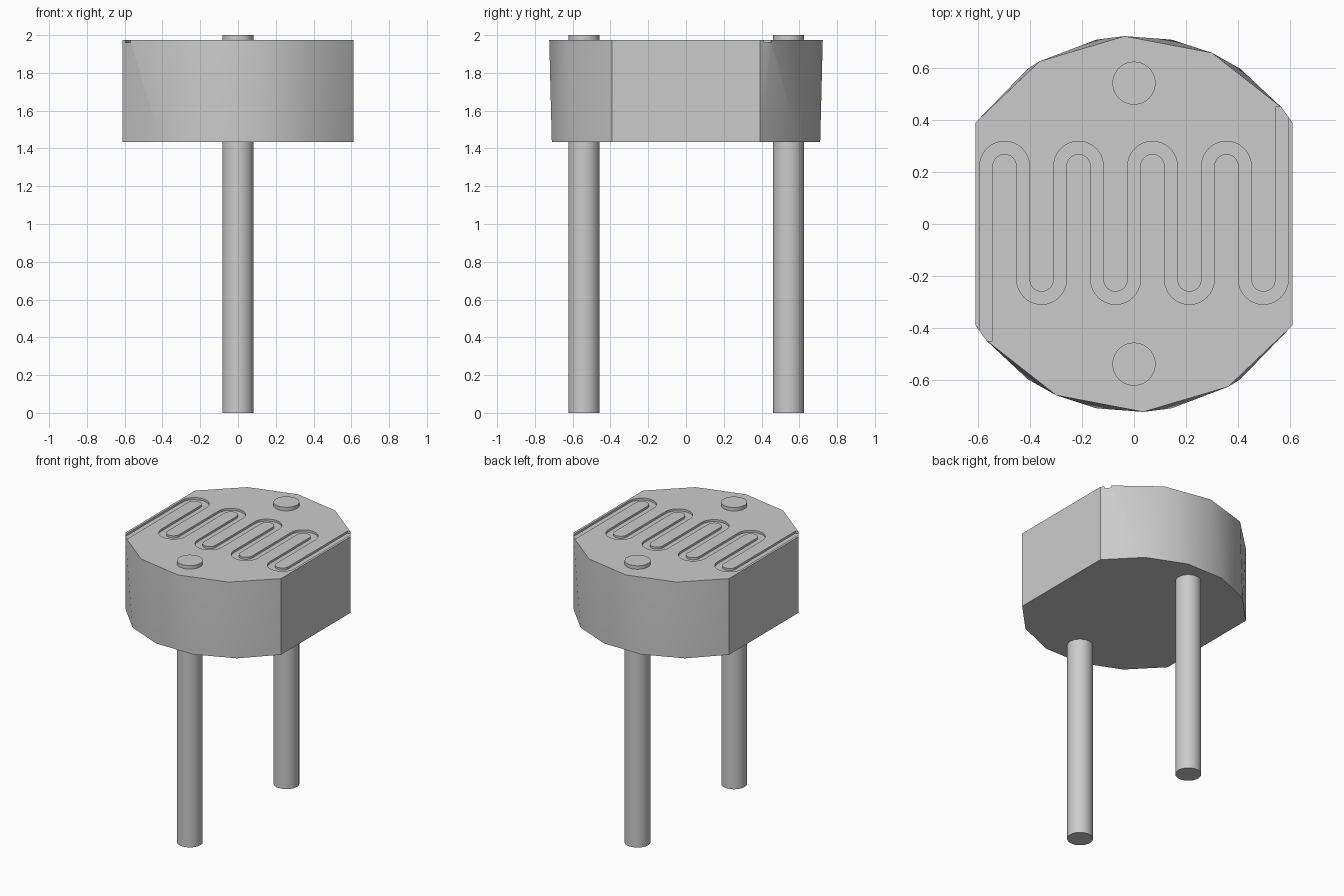
import bpy, bmesh, math
from mathutils import Vector

cube = bpy.data.objects.get("Cube")
if cube:
    bpy.data.objects.remove(cube, do_unlink=True)

grey = bpy.data.materials.new("grey")
grey.use_nodes = True
grey.diffuse_color = (0.6, 0.6, 0.6, 1)
grey.node_tree.nodes["Principled BSDF"].inputs["Base Color"].default_value = (0.6, 0.6, 0.6, 1)

R, Z0, Z1 = 0.725, 1.435, 1.975       # body radius, underside, top
CORNER = math.radians(32.6)           # where the flat sides meet the round wall


def finish(bm, name):
    bmesh.ops.recalc_face_normals(bm, faces=bm.faces[:])
    mesh = bpy.data.meshes.new(name)
    bm.to_mesh(mesh)
    bm.free()
    obj = bpy.data.objects.new(name, mesh)
    bpy.context.collection.objects.link(obj)
    mesh.materials.append(grey)
    return obj


def smooth(obj):
    bpy.ops.object.select_all(action='DESELECT')
    obj.select_set(True)
    bpy.context.view_layer.objects.active = obj
    bpy.ops.object.shade_smooth_by_angle(angle=math.radians(31))


def outline(angles, z):
    """Back arc, then the same arc turned half round for the front."""
    return [Vector((R * math.cos(a + t), R * math.sin(a + t), z))
            for t in (0, math.pi) for a in angles]


# Body: flat-sided disc whose top rim is faceted differently from its base
end = math.pi - CORNER
first = math.radians(38.3)
low = [CORNER + (end - CORNER) * i / 5 for i in range(6)]
high = [CORNER] + [first + (end - first) * i / 4 for i in range(5)]
bm = bmesh.new()
bottom = [bm.verts.new(p) for p in outline(low, Z0)]
top = [bm.verts.new(p) for p in outline(high, Z1)]
n = len(top)
for i in range(n):
    j = (i + 1) % n
    if i % 6 == 5:
        bm.faces.new((bottom[i], bottom[j], top[j], top[i]))
    else:
        bm.faces.new((bottom[i], bottom[j], top[j]))
        bm.faces.new((bottom[i], top[j], top[i]))
bm.faces.new(bottom)
bm.faces.new(top)
body = finish(bm, "sensor_body")

# Serpentine track: centre line with its left-hand direction at each point
pitch, half, depth = 0.1425, 0.0245, 0.015
r = pitch / 2
path = [(Vector((-4 * pitch, -0.45, 0)), Vector((-1, 0, 0)))]
for k in range(8):
    up = 1 if k % 2 == 0 else -1
    centre = Vector(((k - 3.5) * pitch, 0.223 if up > 0 else -0.214, 0))
    for s in range(17):
        a = math.pi * (1 - s / 16)
        out = Vector((math.cos(a), up * math.sin(a), 0))
        path.append((centre + out * r, out * up))
path.append((Vector((4 * pitch, 0.45, 0)), Vector((-1, 0, 0))))

bm = bmesh.new()
rings = [[bm.verts.new(p + side * w + Vector((0, 0, z)))
          for w, z in ((-half, Z1 - depth), (half, Z1 - depth),
                       (half, Z1 + 0.05), (-half, Z1 + 0.05))]
         for p, side in path]
for a, b in zip(rings, rings[1:]):
    for i in range(4):
        j = (i + 1) % 4
        bm.faces.new((a[i], a[j], b[j], b[i]))
bm.faces.new(rings[0])
bm.faces.new(rings[-1])
cutter = finish(bm, "track_cutter")
cutter.hide_render = True

cut = body.modifiers.new("track", 'BOOLEAN')
cut.operation = 'DIFFERENCE'
cut.solver = 'EXACT'
cut.object = cutter
bpy.context.view_layer.objects.active = body
body.select_set(True)
bpy.ops.object.modifier_apply(modifier=cut.name)
bpy.data.objects.remove(cutter, do_unlink=True)
smooth(body)

# Two wire leads passing through the body
for name, y in (("front_lead", -0.54), ("back_lead", 0.543)):
    bpy.ops.mesh.primitive_cylinder_add(vertices=40, radius=0.083, depth=2, location=(0, y, 1))
    lead = bpy.context.object
    lead.name = name
    lead.data.materials.append(grey)
    smooth(lead)
